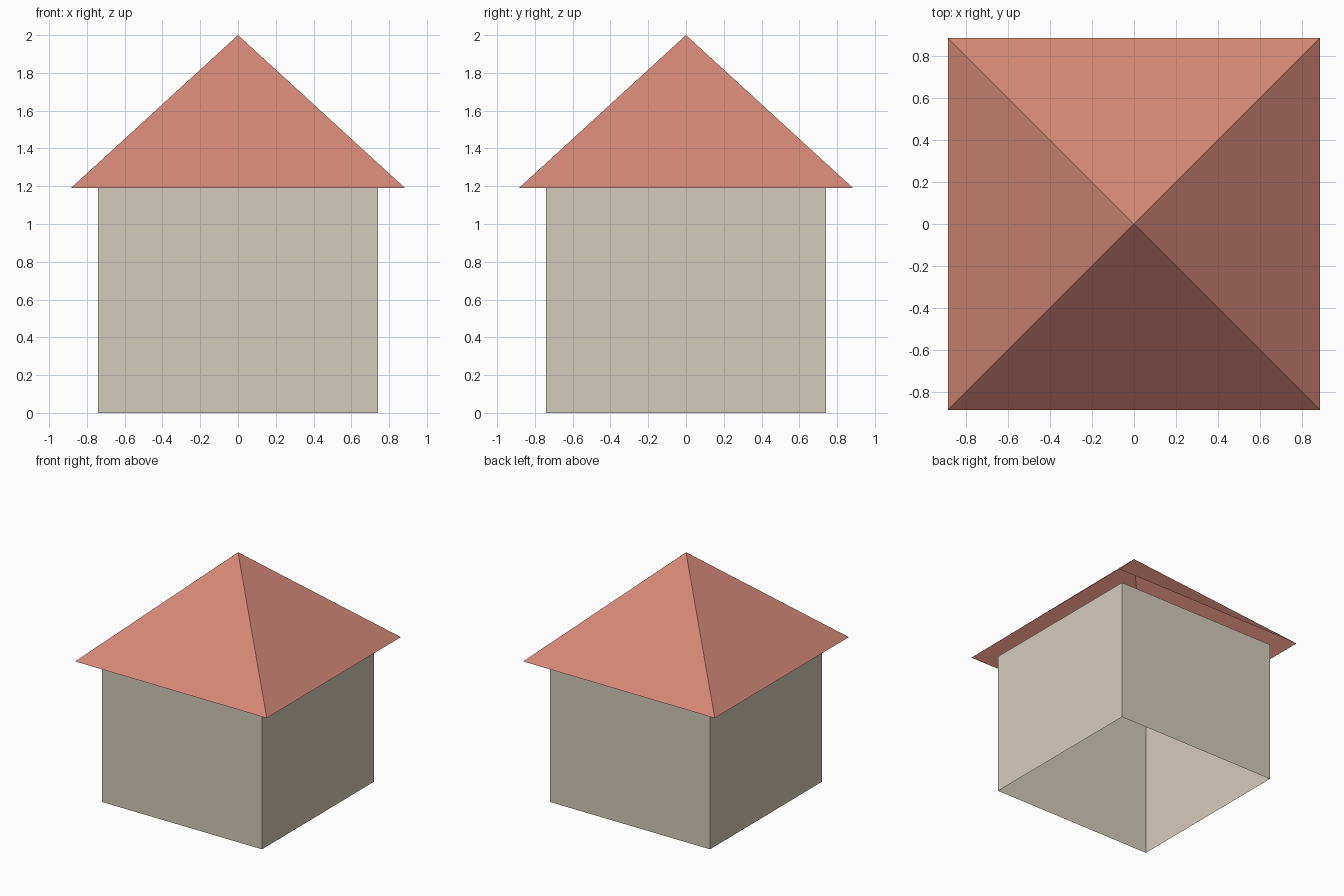
import bpy, bmesh

if "Cube" in bpy.data.objects:
    bpy.data.objects.remove(bpy.data.objects["Cube"])

WALL_HALF, EAVE_HALF = 0.74, 0.885
EAVE_Z, TOP_Z = 1.19, 2.0


def material(name, rgb):
    def linear(c):
        c /= 255
        return c / 12.92 if c <= 0.04045 else ((c + 0.055) / 1.055) ** 2.4
    mat = bpy.data.materials.new(name)
    mat.diffuse_color = (*[linear(c) for c in rgb], 1.0)
    mat.use_nodes = True
    mat.node_tree.nodes["Principled BSDF"].inputs["Base Color"].default_value = mat.diffuse_color
    return mat


def square(bm, half, z):
    return [bm.verts.new((x * half, y * half, z))
            for x, y in ((-1, -1), (1, -1), (1, 1), (-1, 1))]


def finish(bm, name, mat):
    mesh = bpy.data.meshes.new(name)
    bm.to_mesh(mesh)
    bm.free()
    mesh.materials.append(mat)
    bpy.context.collection.objects.link(bpy.data.objects.new(name, mesh))


# Walls: four thin sheets, open at top and bottom
bm = bmesh.new()
low, high = square(bm, WALL_HALF, 0), square(bm, WALL_HALF, EAVE_Z)
for i in range(4):
    j = (i + 1) % 4
    bm.faces.new((low[i], low[j], high[j], high[i]))
finish(bm, "walls", material("warm stone", (212, 204, 187)))

# Roof: four-sided pyramid with overhanging eaves, open underneath
bm = bmesh.new()
eaves = square(bm, EAVE_HALF, EAVE_Z)
apex = bm.verts.new((0, 0, TOP_Z))
for i in range(4):
    bm.faces.new((eaves[i], eaves[(i + 1) % 4], apex))
finish(bm, "roof", material("terracotta", (212, 136, 119)))
